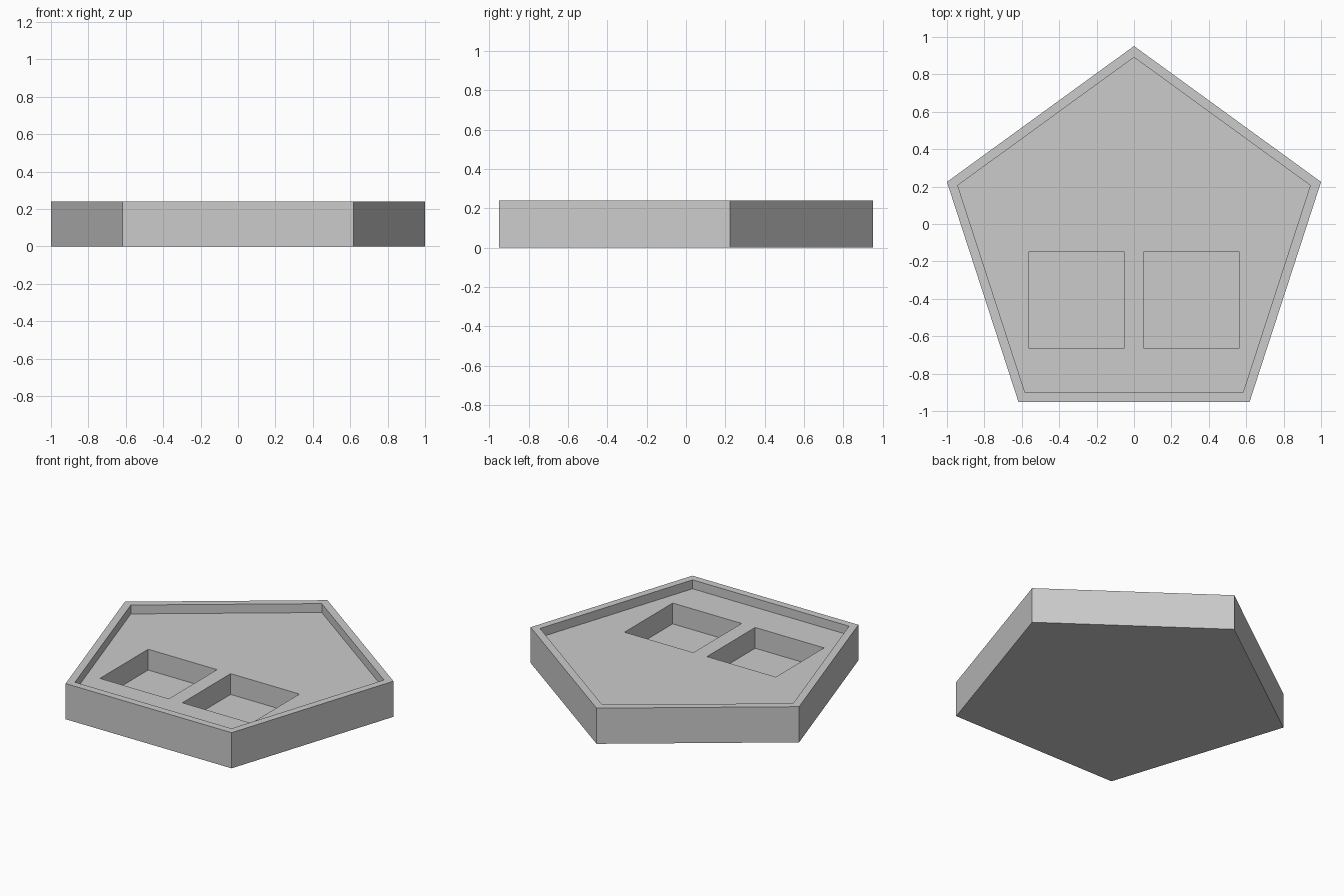
import bpy
import math

HEIGHT = 0.24
FLOOR = 0.18
POCKET_FLOOR = 0.04
CENTRE_Y = -0.1

if "Cube" in bpy.data.objects:
    bpy.data.objects.remove(bpy.data.objects["Cube"])

grey = bpy.data.materials.new("plain_grey")
grey.use_nodes = True
colour = (0.6, 0.6, 0.6, 1)
grey.diffuse_color = colour
grey.node_tree.nodes["Principled BSDF"].inputs["Base Color"].default_value = colour


def prism(name, outline, bottom, top):
    """Upright solid with the given counter-clockwise outline."""
    n = len(outline)
    verts = [(x, y, z) for z in (bottom, top) for x, y in outline]
    faces = [list(range(n))[::-1], list(range(n, 2 * n))]
    faces += [(i, (i + 1) % n, (i + 1) % n + n, i + n) for i in range(n)]
    mesh = bpy.data.meshes.new(name)
    mesh.from_pydata(verts, [], faces)
    mesh.materials.append(grey)
    obj = bpy.data.objects.new(name, mesh)
    bpy.context.collection.objects.link(obj)
    return obj


def pentagon(radius):
    angles = [math.radians(90 + 72 * i) for i in range(5)]
    return [(radius * math.cos(a), CENTRE_Y + radius * math.sin(a)) for a in angles]


def square(x, y, size):
    h = size / 2
    return [(x - h, y - h), (x + h, y - h), (x + h, y + h), (x - h, y + h)]


def carve(target, cutter):
    """Subtract the cutter from the target, then discard the cutter."""
    cutter.hide_render = True
    mod = target.modifiers.new("carve", "BOOLEAN")
    mod.operation = "DIFFERENCE"
    mod.solver = "EXACT"
    mod.object = cutter
    bpy.context.view_layer.objects.active = target
    bpy.ops.object.modifier_apply(modifier=mod.name)
    bpy.data.objects.remove(cutter)


# Five-sided tray body
tray = prism("pentagon_tray", pentagon(1.0515), 0, HEIGHT)

# Shallow recess leaving a thin raised rim
carve(tray, prism("recess_cutter", pentagon(0.991), FLOOR, HEIGHT + 0.1))

# Two deep square pockets near the front
for side in (-1, 1):
    outline = square(side * 0.307, -0.407, 0.513)
    carve(tray, prism("pocket_cutter", outline, POCKET_FLOOR, HEIGHT + 0.1))
